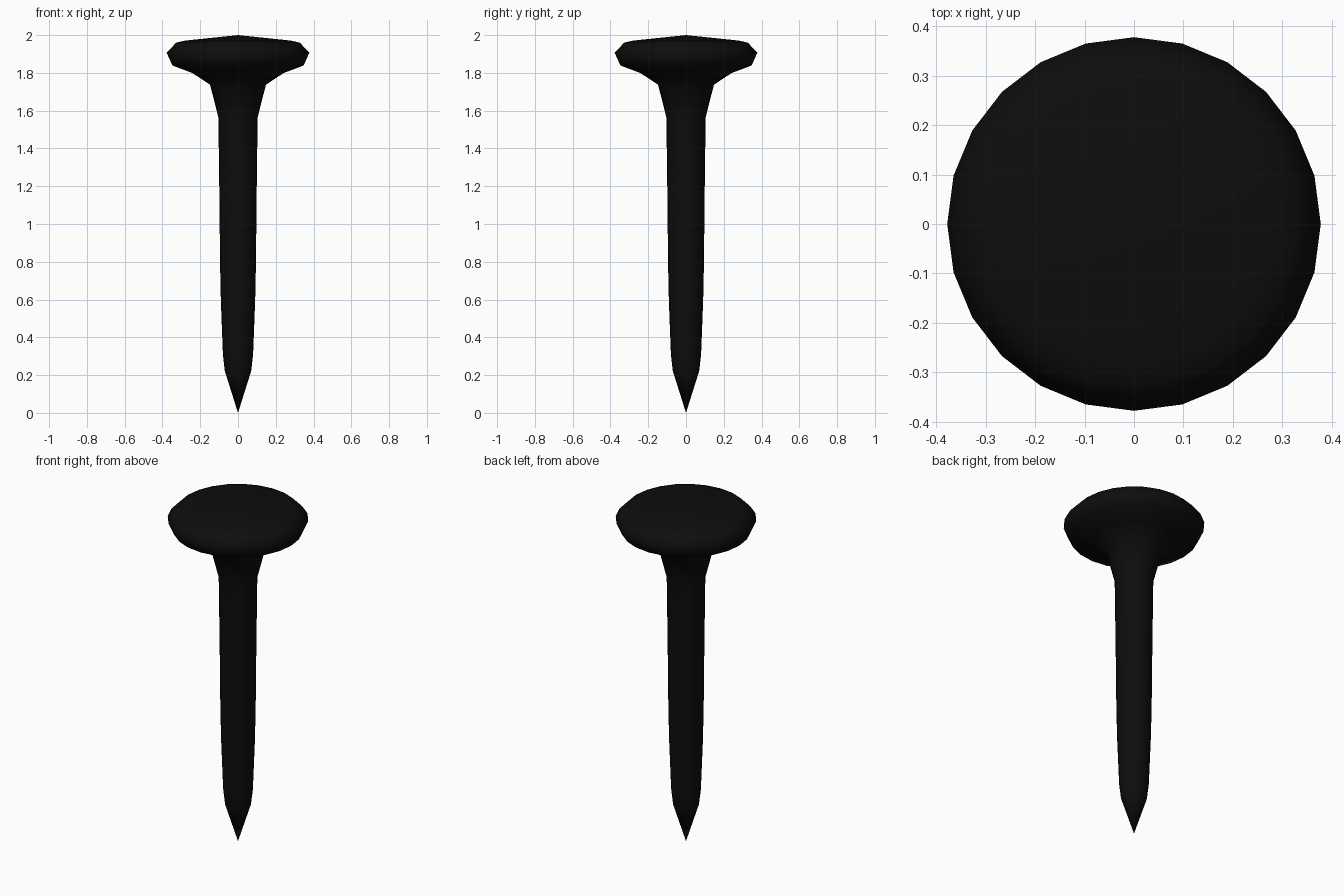
import bpy, bmesh, math

if "Cube" in bpy.data.objects:
    bpy.data.objects.remove(bpy.data.objects["Cube"])

SIDES = 24

# Half outline from the tip to the crown: (radius, height)
profile = [
    (0.0, 0.0), (0.07, 0.222), (0.08, 0.31), (0.091, 0.6), (0.095, 0.79),
    (0.099, 1.18), (0.104, 1.565), (0.148, 1.738), (0.243, 1.80),
    (0.347, 1.839), (0.378, 1.907), (0.327, 1.96), (0.28, 1.971), (0.0, 2.0),
]

# Nail: tip, shank, flared neck and domed head turned as one body
bm = bmesh.new()
verts = [bm.verts.new((r, 0, z)) for r, z in profile]
edges = [bm.edges.new(pair) for pair in zip(verts, verts[1:])]
bmesh.ops.spin(bm, geom=verts + edges, cent=(0, 0, 0), axis=(0, 0, 1),
               angle=math.tau, steps=SIDES, use_merge=False)
bmesh.ops.remove_doubles(bm, verts=bm.verts, dist=1e-4)
bmesh.ops.recalc_face_normals(bm, faces=bm.faces)

mesh = bpy.data.meshes.new("nail")
bm.to_mesh(mesh)
bm.free()
nail = bpy.data.objects.new("nail", mesh)
bpy.context.collection.objects.link(nail)

# Black iron finish
iron = bpy.data.materials.new("black_iron")
iron.diffuse_color = (0.004, 0.004, 0.004, 1)
iron.use_nodes = True
iron.node_tree.nodes["Principled BSDF"].inputs["Base Color"].default_value = iron.diffuse_color
mesh.materials.append(iron)

# Smooth turned surface
bpy.context.view_layer.objects.active = nail
nail.select_set(True)
bpy.ops.object.shade_smooth()
